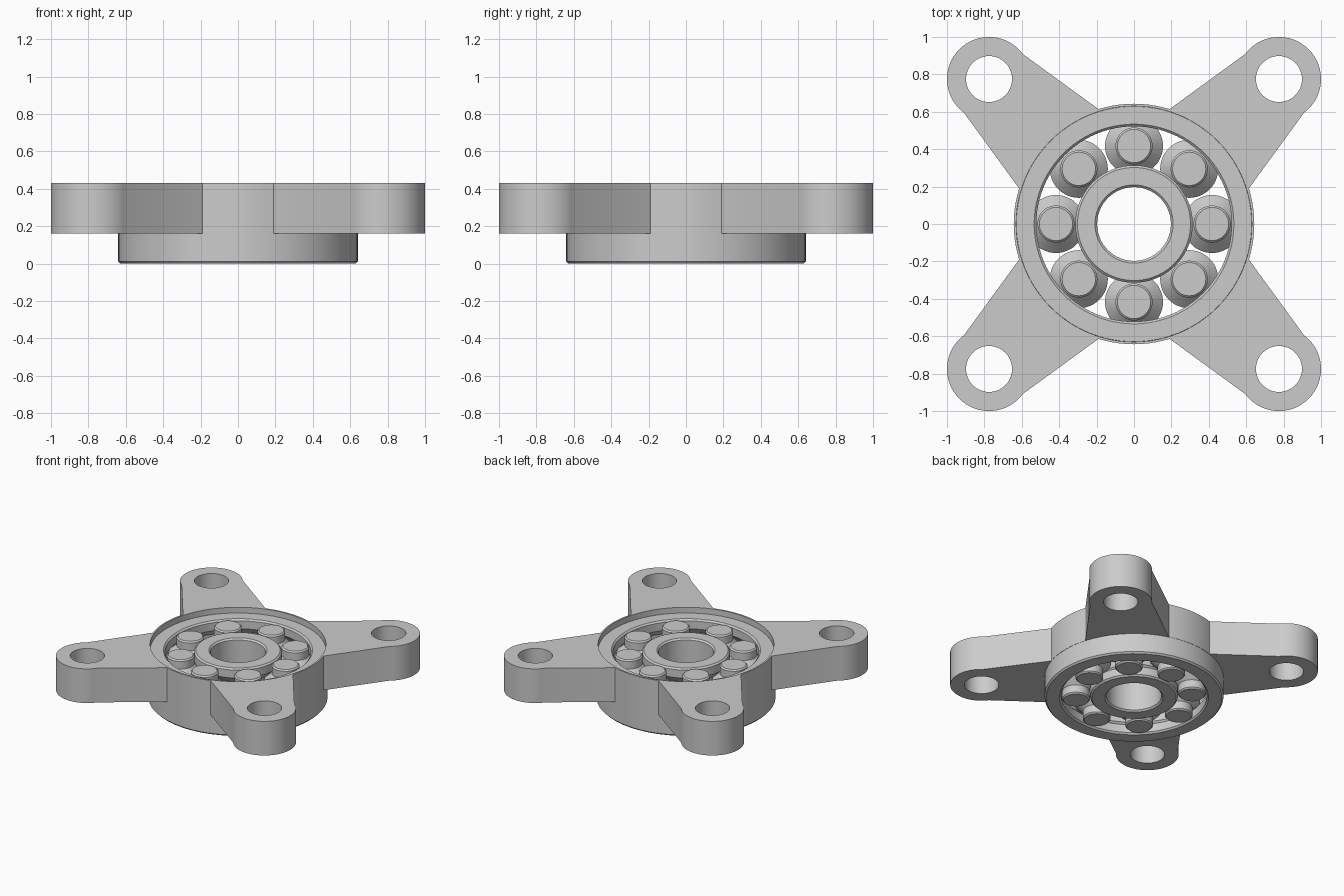
import bpy, bmesh
from math import sin, cos, pi, radians, hypot, atan2

cube = bpy.data.objects.get("Cube")
if cube:
    bpy.data.objects.remove(cube, do_unlink=True)

grey = bpy.data.materials.new("light_grey")
grey.use_nodes = True
grey.diffuse_color = (0.6, 0.6, 0.6, 1)
grey.node_tree.nodes["Principled BSDF"].inputs["Base Color"].default_value = (0.6, 0.6, 0.6, 1)

HEIGHT, CHAMFER = 0.385, 0.012      # bearing height and edge chamfer
PLATE_LOW, PLATE_TOP = 0.16, 0.43   # flange plate
HUB_R, POCKET_R = 0.643, 0.63
BOLT, END_R, HOLE_R = 0.775, 0.225, 0.123
ROLLER_ORBIT, ROLLERS = 0.417, 8


def finish(obj):
    obj.data.materials.clear()
    obj.data.materials.append(grey)
    bpy.ops.object.select_all(action='DESELECT')
    obj.select_set(True)
    bpy.context.view_layer.objects.active = obj
    bpy.ops.object.shade_smooth_by_angle(angle=radians(25))
    return obj


def lathe(name, profile, segments, closed=True):
    """Spin an (r, z) profile around the z axis."""
    bm = bmesh.new()
    verts = [bm.verts.new((r, 0, z)) for r, z in profile]
    pairs = list(zip(verts, verts[1:])) + ([(verts[-1], verts[0])] if closed else [])
    edges = [bm.edges.new(p) for p in pairs]
    bmesh.ops.spin(bm, geom=verts + edges, axis=(0, 0, 1), cent=(0, 0, 0),
                   angle=2 * pi, steps=segments, use_merge=True)
    bmesh.ops.remove_doubles(bm, verts=bm.verts, dist=1e-5)
    bmesh.ops.recalc_face_normals(bm, faces=bm.faces)
    mesh = bpy.data.meshes.new(name)
    bm.to_mesh(mesh)
    bm.free()
    obj = bpy.data.objects.new(name, mesh)
    bpy.context.collection.objects.link(obj)
    return finish(obj)


def arc(cx, cy, r, a0, a1, n):
    return [(cx + r * cos(a0 + (a1 - a0) * i / n), cy + r * sin(a0 + (a1 - a0) * i / n))
            for i in range(n + 1)]


def race(lip, groove):
    """Raceway from bottom to top: straight lips with a tapered groove between."""
    side = CHAMFER if groove > lip else -CHAMFER
    low = [(lip + side, 0), (lip, CHAMFER), (lip, 0.075), (groove, 0.13)]
    return low + [(r, HEIGHT - z) for r, z in reversed(low)]


def plain(r, c):
    """Straight chamfered wall from top to bottom."""
    return [(r + c, HEIGHT), (r, HEIGHT - CHAMFER), (r, CHAMFER), (r + c, 0)]


# Bearing rings
lathe("outer_ring", race(0.522, 0.578) + plain(HUB_R - 0.002, -CHAMFER), 96)
lathe("inner_ring", race(0.314, 0.258) + plain(0.197, CHAMFER), 96)

# Rollers: chamfered ends, straight necks and a wide tapered middle
half = [(0, 0), (0.089, 0), (0.099, 0.01), (0.099, 0.07), (0.155, 0.125)]
roller_profile = half + [(r, HEIGHT - z) for r, z in reversed(half)]
for i in range(ROLLERS):
    a = 2 * pi * i / ROLLERS
    roller = lathe(f"roller_{i + 1}", roller_profile, 48, closed=False)
    roller.location = (ROLLER_ORBIT * cos(a), ROLLER_ORBIT * sin(a), 0)

# Flange plate outline: four tapered arms joined by arcs of the hub
root = atan2(0.19, 0.614)           # where an arm's edge meets the hub
spread = radians(98.6)              # half angle of the rounded end
outline = []
for k in range(4):
    a = pi / 4 + k * pi / 2
    d = hypot(BOLT, BOLT)
    outline += arc(d * cos(a), d * sin(a), END_R, a - spread, a + spread, 32)
    start = k * pi / 2 + pi / 2
    outline += arc(0, 0, HUB_R, start - root, start + root, 10)

loops = [outline, arc(0, 0, POCKET_R, 0, 2 * pi, 96)[:-1]]
loops += [arc(sx * BOLT, sy * BOLT, HOLE_R, 0, 2 * pi, 48)[:-1]
          for sx in (-1, 1) for sy in (-1, 1)]
curve = bpy.data.curves.new("flange_plate", 'CURVE')
curve.dimensions, curve.fill_mode = '2D', 'BOTH'
curve.extrude = (PLATE_TOP - PLATE_LOW) / 2
for pts in loops:
    spline = curve.splines.new('POLY')
    spline.points.add(len(pts) - 1)
    for p, (x, y) in zip(spline.points, pts):
        p.co = (x, y, 0, 1)
    spline.use_cyclic_u = True
plate = bpy.data.objects.new("flange_plate", curve)
plate.location.z = (PLATE_LOW + PLATE_TOP) / 2
bpy.context.collection.objects.link(plate)
bpy.ops.object.select_all(action='DESELECT')
plate.select_set(True)
bpy.context.view_layer.objects.active = plate
bpy.ops.object.convert(target='MESH')
plate = bpy.context.view_layer.objects.active
bm = bmesh.new()
bm.from_mesh(plate.data)
bmesh.ops.remove_doubles(bm, verts=bm.verts, dist=1e-5)
bmesh.ops.recalc_face_normals(bm, faces=bm.faces)
bm.to_mesh(plate.data)
bm.free()
finish(plate)
